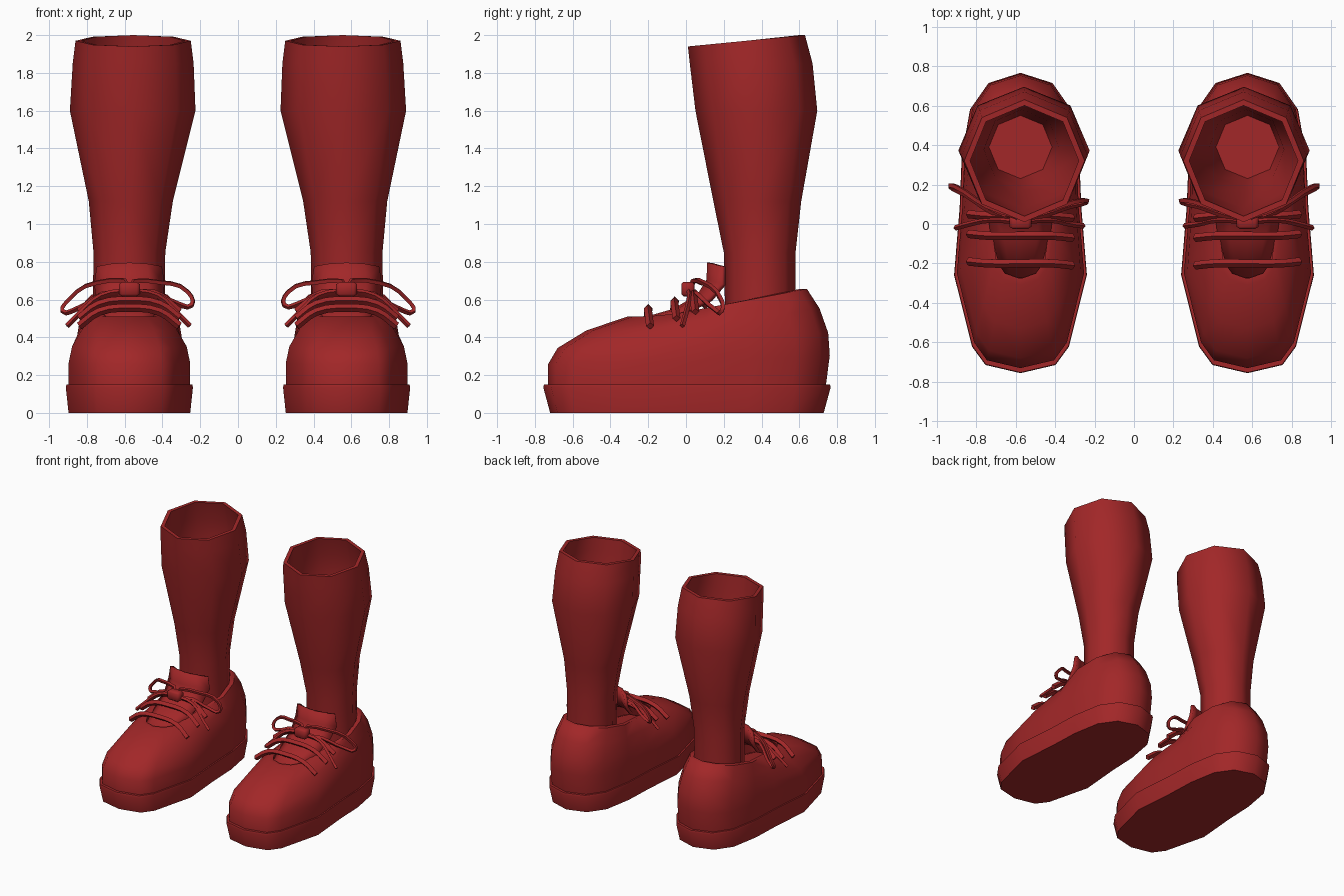
import bpy, bmesh, math
from mathutils import Vector

cube = bpy.data.objects.get("Cube")
if cube:
    bpy.data.objects.remove(cube)

red = bpy.data.materials.new("dark_red")
red.use_nodes = True
RED = (0.36, 0.02, 0.021, 1)
red.diffuse_color = RED
red.node_tree.nodes["Principled BSDF"].inputs["Base Color"].default_value = RED

CX = 0.575  # centre line of one shoe


def finish(name, mesh, thickness=0):
    """Shade, colour and mirror a part to the other foot."""
    mesh.materials.clear()
    mesh.materials.append(red)
    mesh.shade_smooth()
    mesh.set_sharp_from_angle(angle=math.radians(60))
    ob = bpy.data.objects.new(name, mesh)
    bpy.context.collection.objects.link(ob)
    if thickness:
        solid = ob.modifiers.new("thickness", "SOLIDIFY")
        solid.thickness = thickness
        solid.offset = 0
    mirror = ob.modifiers.new("other_foot", "MIRROR")
    mirror.use_clip = False
    mirror.use_mirror_merge = False
    return ob


def loft(name, rings, closed=True, caps=True, thickness=0):
    """Skin a list of equal-length point rings."""
    bm = bmesh.new()
    rows = [[bm.verts.new(p) for p in ring] for ring in rings]
    n = len(rows[0])
    for a, b in zip(rows, rows[1:]):
        for i in range(n if closed else n - 1):
            j = (i + 1) % n
            bm.faces.new((a[i], a[j], b[j], b[i]))
    if caps:
        bm.faces.new(rows[0][::-1])
        bm.faces.new(rows[-1])
    bmesh.ops.recalc_face_normals(bm, faces=bm.faces)
    mesh = bpy.data.meshes.new(name)
    bm.to_mesh(mesh)
    bm.free()
    return finish(name, mesh, thickness)


def both_sides(half):
    """Complete a half outline that starts at the toe and ends at the heel."""
    return half + [(-x, y) for x, y in half[-2:0:-1]]


def scaled(outline, sx, sy, z):
    return [(CX + x * sx, y * sy, z) for x, y in outline]


# Outline at the welt and outline of the shoe opening
base = both_sides([(0, -.73), (.17, -.69), (.235, -.6), (.322, -.25), (.295, .08),
                   (.285, .33), (.245, .56), (.155, .69), (0, .74)])
rim = both_sides([(0, -.31), (.09, -.28), (.14, -.21), (.165, -.05), (.195, .12),
                  (.235, .3), (.2, .48), (.12, .6), (0, .64)])

# Sole
loft("sole", [scaled(base, 1.0, .985, 0), scaled(base, 1.045, 1.035, .135),
              scaled(base, 1.035, 1.03, .15), scaled(base, .95, .95, .15)])


# Shoe upper, blended from welt to opening, with a thick lip and an insole
def rim_z(y):
    return max(.51, .535 + .19 * y)


def blend(t, h):
    ring = []
    for (bx, by), (rx, ry) in zip(base, rim):
        heel = .025 * math.sin(math.pi * h) if by > .5 else 0
        ring.append((CX + bx + (rx - bx) * t, by + (ry - by) * t + heel,
                     .14 + (rim_z(ry) - .14) * h))
    return ring


def inset(drop):
    return [(CX + x * .87, .16 + (y - .16) * .93, rim_z(y) - drop) for x, y in rim]


upper = [blend(t, h) for t, h in ((0, 0), (0, .32), (.12, .55), (.48, .8), (1, 1))]
loft("shoe_upper", upper + [inset(0), inset(.12)])

# Tongue, arched across its width
tongue = []
for y, z, w, bend in ((-.27, .48, .09, .01), (-.06, .54, .15, .03),
                      (.07, .62, .17, .06), (.12, .7, .18, .08), (.125, .795, .165, .075)):
    tongue.append([(CX + w * s, y + bend * s * s, z - .02 * s * s)
                   for s in (-1, -.55, 0, .55, 1)])
loft("tongue", tongue, closed=False, caps=False, thickness=.025)


# Hollow leg with eight sides
def octagon(z, x0, x1, y0, y1, wall=0, tilt=0):
    cx, cy = (x0 + x1) / 2, (y0 + y1) / 2
    ring = []
    for k in range(8):
        c, s = math.cos(k * math.pi / 4), math.sin(k * math.pi / 4)
        ring.append((cx + c * ((x1 - x0) / 2 - wall),
                     cy + s * ((y1 - y0) / 2 - wall), z + tilt * s))
    return ring


sections = [(.4, .39, .77, .21, .58), (.85, .385, .765, .2, .58),
            (1.12, .345, .79, .145, .61), (1.6, .225, .89, .05, .695),
            (1.85, .235, .875, .02, .67), (1.97, .25, .86, .01, .63)]
outer = [octagon(*s, tilt=.03 if s[0] > 1.9 else 0) for s in sections]
inner = [octagon(*s, wall=.03, tilt=.03 if s[0] > 1.9 else 0) for s in sections]
loft("leg", outer + inner[:0:-1])


# Laces
def lace(name, points, radius=.017, cyclic=False):
    curve = bpy.data.curves.new(name + "_path", "CURVE")
    curve.dimensions = "3D"
    curve.bevel_depth = radius
    curve.bevel_resolution = 0
    curve.use_fill_caps = True
    curve.resolution_u = 3
    spline = curve.splines.new("BEZIER")
    spline.bezier_points.add(len(points) - 1)
    for bp, p in zip(spline.bezier_points, points):
        bp.co = Vector(p) + Vector((CX, 0, 0))
        bp.handle_left_type = bp.handle_right_type = "AUTO"
    spline.use_cyclic_u = cyclic
    path = bpy.data.objects.new(name + "_path", curve)
    bpy.context.collection.objects.link(path)
    bpy.context.view_layer.update()
    mesh = bpy.data.meshes.new_from_object(
        path.evaluated_get(bpy.context.evaluated_depsgraph_get()))
    bpy.data.objects.remove(path)
    finish(name, mesh)


for i, (y, top) in enumerate(((-.2, .555), (-.06, .595), (.04, .63))):
    lace("cross_lace_%d" % (i + 1),
         [(-.265, y - .01, top - .095), (-.16, y, top - .02), (0, y, top),
          (.16, y, top - .02), (.265, y + .01, top - .095)], .021)

lace("outer_bow_loop", [(0, .02, .66), (.17, .09, .69), (.33, .19, .59), (.355, .19, .54),
                        (.28, .15, .55), (.14, .06, .63)], .014, True)
lace("inner_bow_loop", [(0, .02, .66), (-.17, .08, .69), (-.31, .12, .64), (-.33, .11, .57),
                        (-.25, .09, .58), (-.13, .05, .64)], .014, True)
lace("outer_lace_end", [(0, .01, .65), (.15, .02, .62), (.26, 0, .53), (.33, -.02, .46)], .014)
lace("inner_lace_end", [(0, .01, .65), (-.15, .02, .62), (-.25, 0, .53), (-.32, -.01, .46)], .014)

# Knot
bm = bmesh.new()
bmesh.ops.create_cube(bm, size=1)
bmesh.ops.bevel(bm, geom=bm.edges[:], offset=.15, segments=1, affect="EDGES")
for v in bm.verts:
    v.co = Vector((CX + v.co.x * .11, .01 + v.co.y * .07, .655 + v.co.z * .075))
knot = bpy.data.meshes.new("lace_knot")
bm.to_mesh(knot)
bm.free()
finish("lace_knot", knot)
